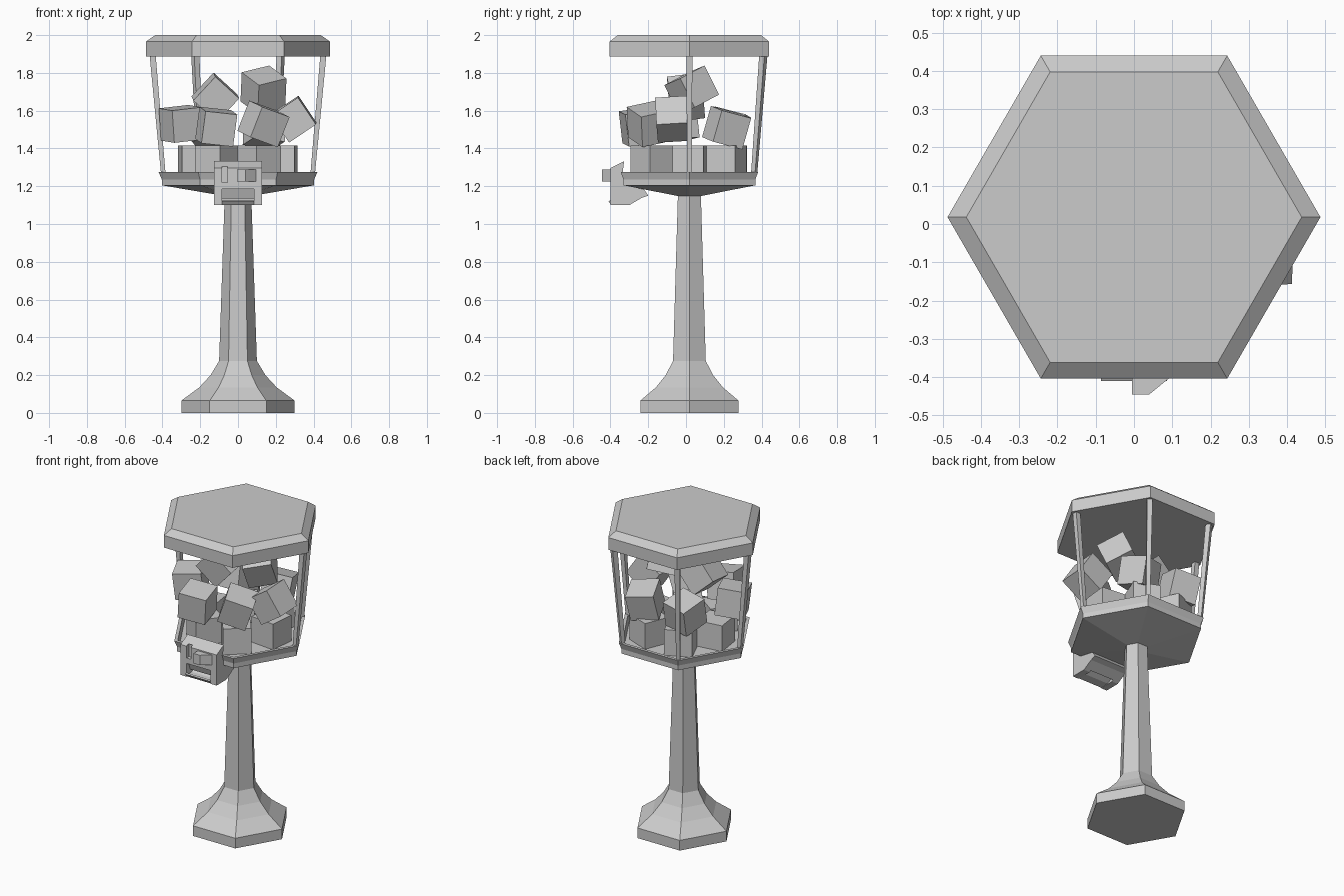
import bpy, bmesh
from math import radians, cos, sin, pi
from mathutils import Matrix, Vector, Euler

if "Cube" in bpy.data.objects:
    bpy.data.objects.remove(bpy.data.objects["Cube"])

CY = 0.018  # y of the hexagonal axis


def finish(name, bm):
    bmesh.ops.recalc_face_normals(bm, faces=bm.faces)
    me = bpy.data.meshes.new(name)
    bm.to_mesh(me)
    bm.free()
    ob = bpy.data.objects.new(name, me)
    bpy.context.collection.objects.link(ob)
    return ob


def loft(name, rings):
    """Skin a list of point rings and cap both ends."""
    bm = bmesh.new()
    loops = [[bm.verts.new(p) for p in ring] for ring in rings]
    n = len(loops[0])
    for a, b in zip(loops, loops[1:]):
        for i in range(n):
            j = (i + 1) % n
            bm.faces.new((a[i], a[j], b[j], b[i]))
    bm.faces.new(loops[0])
    bm.faces.new(loops[-1])
    return finish(name, bm)


def hex_loft(name, profile):
    return loft(name, [[(r * cos(k * pi / 3), CY + r * sin(k * pi / 3), z)
                        for k in range(6)] for r, z in profile])


def prism_x(name, yz, half):
    return loft(name, [[(x, y, z) for y, z in yz] for x in (-half, half)])


def prism_z(name, xy, z0, z1):
    return loft(name, [[(x, y, z) for x, y in xy] for z in (z0, z1)])


def box(name, lo, hi):
    xy = [(lo[0], lo[1]), (hi[0], lo[1]), (hi[0], hi[1]), (lo[0], hi[1])]
    return prism_z(name, xy, lo[2], hi[2])


def cube(name, loc, rot, size=0.165):
    bm = bmesh.new()
    m = Matrix.Translation(loc) @ Euler([radians(a) for a in rot]).to_matrix().to_4x4()
    bmesh.ops.create_cube(bm, size=size, matrix=m)
    return finish(name, bm)


# foot and stem, tray, lid
hex_loft("stand", [(0.30, 0), (0.30, 0.065), (0.205, 0.135), (0.145, 0.2),
                   (0.10, 0.275), (0.07, 1.16)])
hex_loft("tray", [(0.07, 1.148), (0.403, 1.205), (0.403, 1.235), (0.42, 1.275),
                  (0.398, 1.275), (0.385, 1.25)])
hex_loft("lid", [(0.487, 1.888), (0.487, 1.966), (0.438, 2.0)])

# leaning corner posts: both sides and the two rear corners
for k in range(4):
    a = k * pi / 3
    u, v = Vector((cos(a), sin(a), 0)), Vector((-sin(a), cos(a), 0))
    rings = []
    for r, w, z in ((0.395, 0.012, 1.26), (0.452, 0.016, 1.895)):
        c = Vector((0, CY, z)) + u * r
        rings.append([c + u * s * w + v * t * w
                      for s, t in ((-1, -1), (1, -1), (1, 1), (-1, 1))])
    loft(f"post_{k + 1}", rings)

# coin mechanism housing with chute and coin slot cut in
housing = prism_x("coin_housing", [(-0.40, 1.296), (-0.328, 1.333), (-0.335, 1.27),
                                   (-0.32, 1.22), (-0.22, 1.18), (-0.20, 1.15),
                                   (-0.235, 1.138), (-0.30, 1.10), (-0.40, 1.10)], 0.128)
cutters = [box("chute_cutter", (-0.085, -0.5, 1.05), (0.085, -0.29, 1.185)),
           box("slot_cutter", (-0.085, -0.5, 1.22), (-0.055, -0.375, 1.305))]
for c in cutters:
    c.hide_render = True
    c.hide_viewport = True
    mod = housing.modifiers.new(c.name, 'BOOLEAN')
    mod.operation = 'DIFFERENCE'
    mod.solver = 'EXACT'
    mod.object = c
prism_x("chute_flap", [(-0.385, 1.19), (-0.375, 1.19), (-0.355, 1.135), (-0.365, 1.135)], 0.084)
prism_x("chute_lip", [(-0.40, 1.125), (-0.39, 1.108), (-0.35, 1.112), (-0.28, 1.15),
                      (-0.28, 1.14), (-0.34, 1.104), (-0.395, 1.10), (-0.41, 1.12)], 0.086)
prism_z("turn_handle", [(-0.005, -0.445), (0.04, -0.445), (0.095, -0.40),
                        (0.095, -0.385), (-0.005, -0.385)], 1.224, 1.288)

# bottom ring of upright cubes
for k in range(6):
    a = k * 60
    cube(f"lower_cube_{k + 1}", (0.225 * cos(radians(a)), CY + 0.225 * sin(radians(a)), 1.332),
         (0, 0, a + (8 if k % 2 else -6)))

# tumbled cubes above: location, rotation
tumbled = [((-0.115, -0.245, 1.515), (8, 6, 12)),
           ((0.135, -0.195, 1.53), (12, 18, 28)),
           ((0.295, -0.07, 1.555), (6, 56, 4)),
           ((0.14, 0.215, 1.51), (-14, 8, 20)),
           ((-0.15, 0.225, 1.51), (-14, -6, -10)),
           ((-0.30, -0.05, 1.53), (4, -6, 24)),
           ((-0.12, 0.0, 1.67), (10, 42, 10)),
           ((0.135, 0.03, 1.71), (24, -12, 30))]
for i, (loc, rot) in enumerate(tumbled):
    cube(f"upper_cube_{i + 1}", loc, rot, 0.172)
